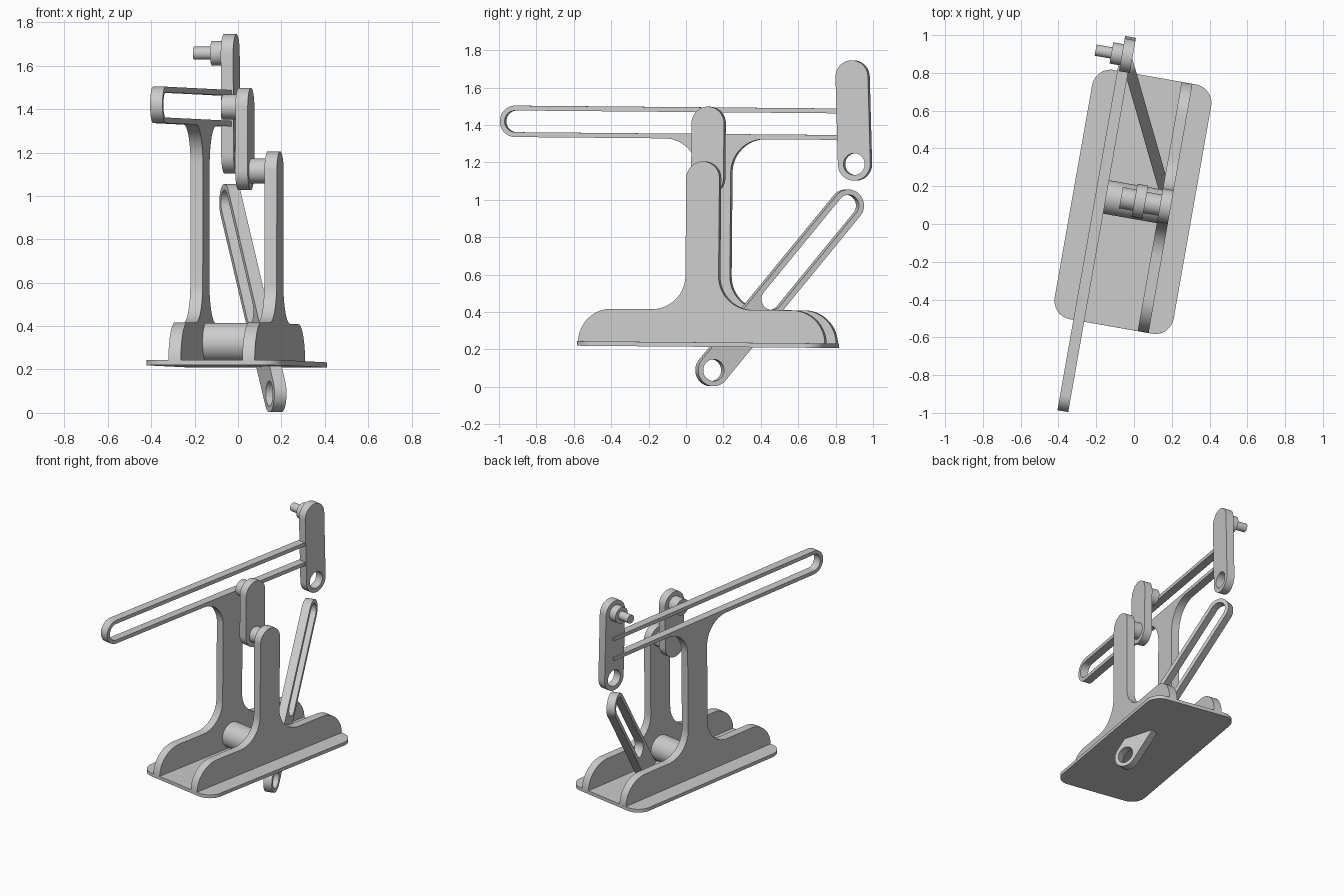
import bpy, bmesh
from math import radians, cos, sin
from mathutils import Matrix, Vector

if "Cube" in bpy.data.objects:
    bpy.data.objects.remove(bpy.data.objects["Cube"])

# Profiles are drawn as (length, height) and extruded sideways
AXES = Matrix(((0, 0, 1, 0), (1, 0, 0, 0), (0, 1, 0, 0), (0, 0, 0, 1)))
C, PZ = 0.117, 0.5
TILT = (Matrix.Translation((C, PZ, 0)) @ Matrix.Rotation(radians(-0.5), 4, 'Z')
        @ Matrix.Translation((-C, -PZ, 0)))
STAND = Matrix.Rotation(radians(-10), 4, 'Z') @ AXES @ TILT
MID = -0.026          # sideways centre of the stand
T = 0.029             # half thickness of the plates


def arc(cx, cy, r, a0, a1, n=16):
    return [(cx + r * cos(radians(a0 + (a1 - a0) * i / n)),
             cy + r * sin(radians(a0 + (a1 - a0) * i / n))) for i in range(n + 1)]


def capsule(p, q, r):
    d = Vector(q) - Vector(p)
    a = 0 if d.length == 0 else -Vector((1, 0)).angle_signed(d)
    a = a * 180 / 3.14159265
    return arc(*p, r, a + 90, a + 270, 24) + arc(*q, r, a - 90, a + 90, 24)


def circle(p, r):
    return arc(*p, r, 0, 360, 48)[:-1]


def extrude(name, loops, v0, v1, frame=STAND):
    cu = bpy.data.curves.new(name, 'CURVE')
    cu.dimensions, cu.fill_mode, cu.extrude = '2D', 'BOTH', abs(v1 - v0) / 2
    for pts in loops:
        s = cu.splines.new('POLY')
        s.points.add(len(pts) - 1)
        for p, (x, y) in zip(s.points, pts):
            p.co = (x, y, 0, 1)
        s.use_cyclic_u = True
    tmp = bpy.data.objects.new(name + "_tmp", cu)
    bpy.context.collection.objects.link(tmp)
    bpy.context.view_layer.update()
    me = bpy.data.meshes.new_from_object(tmp.evaluated_get(bpy.context.evaluated_depsgraph_get()))
    bpy.data.objects.remove(tmp)
    bm = bmesh.new()
    bm.from_mesh(me)
    bmesh.ops.remove_doubles(bm, verts=bm.verts, dist=1e-4)
    bmesh.ops.recalc_face_normals(bm, faces=bm.faces)
    bm.to_mesh(me)
    bm.free()
    me.name = name
    ob = bpy.data.objects.new(name, me)
    bpy.context.collection.objects.link(ob)
    ob.matrix_world = frame @ Matrix.Translation((0, 0, (v0 + v1) / 2))
    bpy.ops.object.select_all(action='DESELECT')
    ob.select_set(True)
    bpy.context.view_layer.objects.active = ob
    bpy.ops.object.shade_smooth_by_angle(angle=radians(30))
    return ob


def mirror(pts):
    return [(2 * C - x, y) for x, y in reversed(pts)]


# Base plate: rounded rectangle lying flat
A, B, R = 0.67, 0.32, 0.10
rect = (arc(C + A - R, MID + B - R, R, 0, 90) + arc(C - A + R, MID + B - R, R, 90, 180)
        + arc(C - A + R, MID - B + R, R, 180, 270) + arc(C + A - R, MID - B + R, R, 270, 360))
FLAT = STAND @ Matrix(((1, 0, 0, 0), (0, 0, 1, 0), (0, 1, 0, 0), (0, 0, 0, 1)))
extrude("base_plate", [rect], 0.214, 0.238, FLAT)

# Side plates: rounded plinth that sweeps up into a column
F = 0.18
half = ([(C - A, 0.225)] + arc(C - A + F, 0.233, F, 180, 90)
        + arc(C - 0.09 - F, 0.413 + F, F, -90, 0))
extrude("right_column", [half + arc(C, 1.115, 0.09, 180, 0, 32) + mirror(half)],
        MID + 0.173 - T, MID + 0.173 + T)

# Left column carries the long forked slot bar
half += arc(C - 0.09 - F, 1.326 - F, F, 0, 90)
END = 0.885
fork = (arc(-0.965, 1.41, 0.084, 270, 90, 32) + [(END, 1.494), (END, 1.468)]
        + arc(-0.965, 1.41, 0.058, 90, 270, 32) + [(END, 1.352), (END, 1.326)])
extrude("left_column_slot_bar", [half + fork + mirror(half)],
        MID - 0.173 - T, MID - 0.173 + T)

# Cross tube joining the plinths
extrude("cross_tube", [circle((C, 0.325), 0.09)], MID - 0.16, MID + 0.16)

# Crank between the columns, with its pins
low, high = (C, 1.115), (C, 1.41)
extrude("crank", [capsule(low, high, 0.088)], 0.01 - T, 0.01 + T)
extrude("crank_pivot_pin", [circle(low, 0.057)], 0.02, 0.13)
extrude("crank_slot_pin", [circle(high, 0.057)], -0.092, 0.0)

# Lever at the end of the slot bar, with stepped pin
top, bot = (0.861, 1.664), (0.878, 1.197)
extrude("end_lever", [capsule(bot, top, 0.088), circle(bot, 0.058)], -0.19 - T, -0.19 + T)
extrude("end_lever_pin", [circle(top, 0.057)], -0.275, -0.2)
extrude("end_lever_pin_tip", [circle(top, 0.03)], -0.36, -0.26)

# Slanted slotted link passing through the base
LINK = Matrix.Translation((0.172, 0.14, 0.089)) @ Matrix.Rotation(radians(16), 4, 'Z') @ AXES
tip = (0.75, 0.88)
extrude("slanted_link", [capsule((0, 0), tip, 0.086), circle((0, 0), 0.058),
                         capsule((0.324, 0.38), tip, 0.058)], -T, T, LINK)
